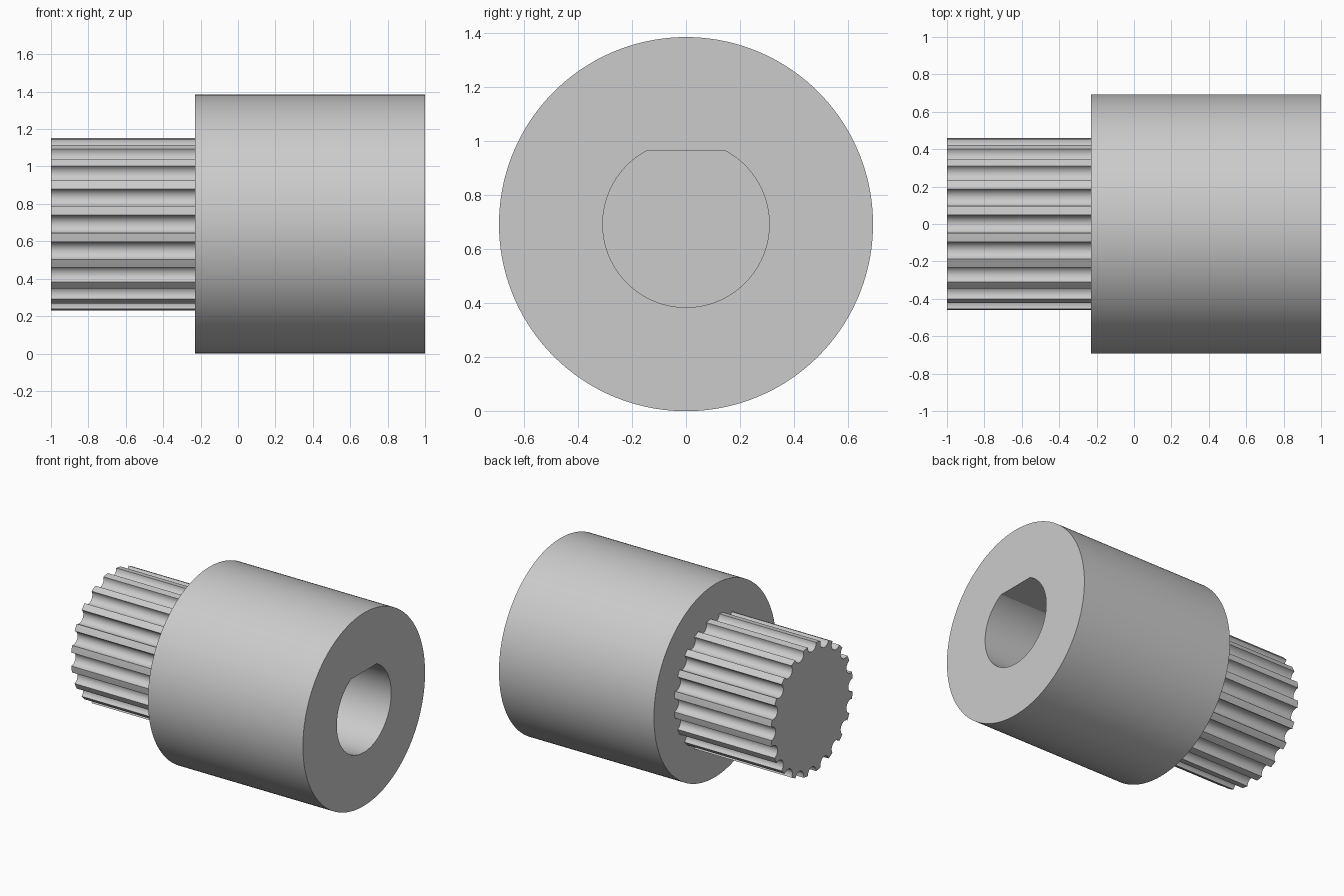
import bpy, bmesh
from math import sin, cos, pi, radians

if "Cube" in bpy.data.objects:
    bpy.data.objects.remove(bpy.data.objects["Cube"], do_unlink=True)

AXIS_Z = 0.692
BODY_R, BORE_R, BORE_FLAT = 0.692, 0.308, 0.272
SHAFT_R, GROOVE_R, TEETH = 0.4635, 0.048, 20
SEGMENTS = 180

grey = bpy.data.materials.new("plain grey")
grey.use_nodes = True
grey.diffuse_color = (0.6, 0.6, 0.6, 1)
grey.node_tree.nodes["Principled BSDF"].inputs["Base Color"].default_value = (0.6, 0.6, 0.6, 1)


def loft(name, sections):
    """Skin a list of (x, outline) sections along the x axis and cap both ends."""
    bm = bmesh.new()
    rings = [[bm.verts.new((x, y, z + AXIS_Z)) for y, z in outline] for x, outline in sections]
    for a, b in zip(rings, rings[1:]):
        for i in range(len(a)):
            bm.faces.new((a[i - 1], a[i], b[i], b[i - 1]))
    bm.faces.new(rings[0])
    bm.faces.new(rings[-1])
    bmesh.ops.recalc_face_normals(bm, faces=bm.faces)
    mesh = bpy.data.meshes.new(name)
    bm.to_mesh(mesh)
    bm.free()
    mesh.materials.append(grey)
    obj = bpy.data.objects.new(name, mesh)
    bpy.context.collection.objects.link(obj)
    bpy.ops.object.select_all(action="DESELECT")
    obj.select_set(True)
    bpy.context.view_layer.objects.active = obj
    bpy.ops.object.shade_smooth_by_angle(angle=radians(20))
    return obj


def circle(radius, flat=None):
    """Circle outline, optionally cut by a horizontal flat near the top."""
    points = []
    for i in range(SEGMENTS):
        a = 2 * pi * i / SEGMENTS
        r = radius
        if flat and sin(a) * radius > flat:
            r = flat / sin(a)
        points.append((r * cos(a), r * sin(a)))
    return points


def splined_outline():
    """Round outline with a half-round groove at each pitch and a narrow land between."""
    points = []
    half = GROOVE_R / SHAFT_R
    centre_r = SHAFT_R * cos(half)
    pitch = 2 * pi / TEETH
    for t in range(TEETH):
        mid = t * pitch
        for k in range(13):
            a = -pi / 2 - pi * k / 12
            u, v = centre_r + GROOVE_R * cos(a), GROOVE_R * sin(a)
            points.append((u * cos(mid) - v * sin(mid), u * sin(mid) + v * cos(mid)))
        land = mid + pitch / 2
        points.append((SHAFT_R * cos(land), SHAFT_R * sin(land)))
    return points


# Large hub with a blind D-shaped bore
outer, bore = circle(BODY_R), circle(BORE_R, BORE_FLAT)
loft("hub_body", [(-0.23, outer), (1.0, outer), (1.0, bore), (0.0, bore)])

# Splined shaft, seated slightly into the hub
spline = splined_outline()
loft("splined_shaft", [(-1.0, spline), (-0.21, spline)])
